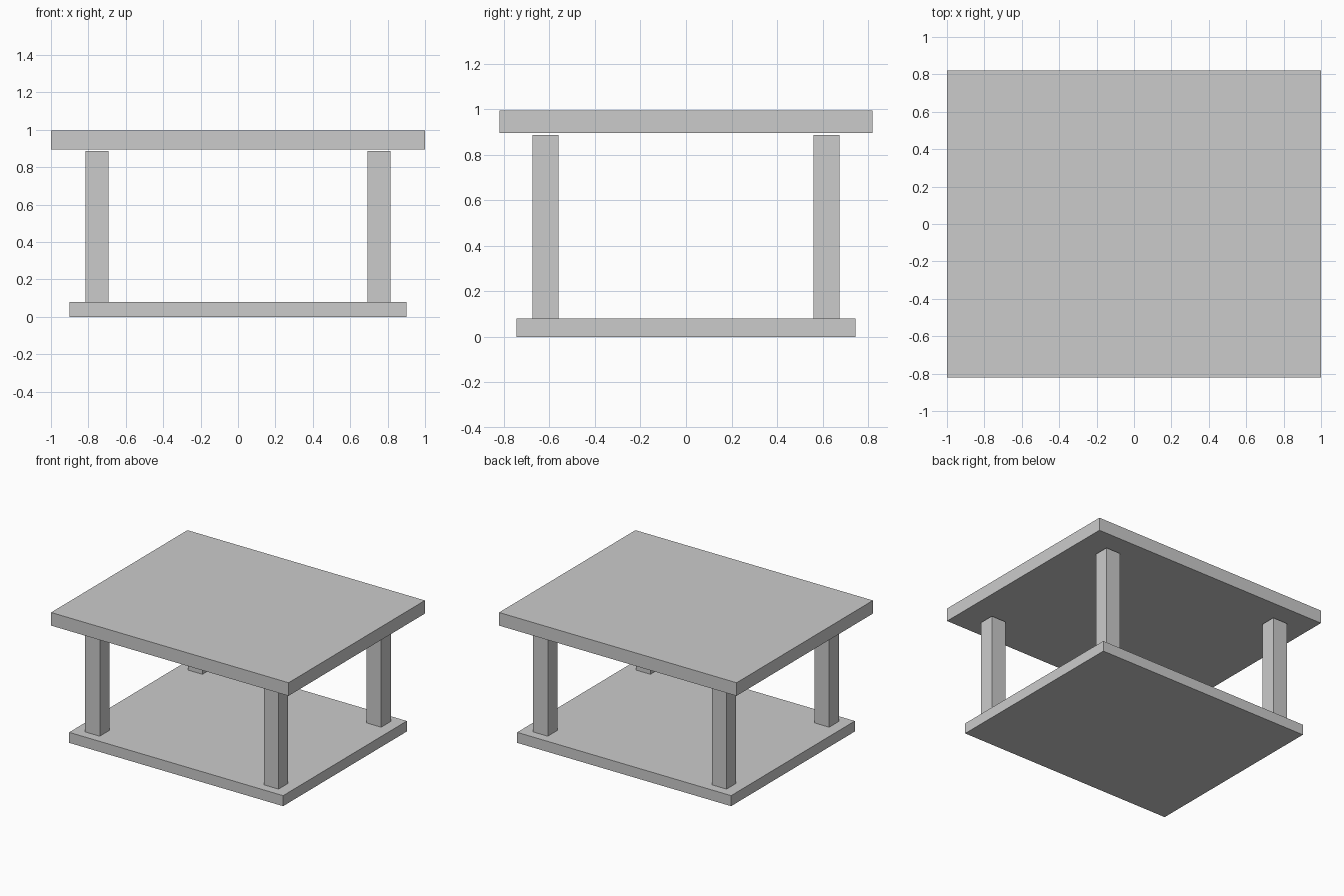
import bpy

if "Cube" in bpy.data.objects:
    bpy.data.objects.remove(bpy.data.objects["Cube"])

def box(name, x, y, z0, z1, sx, sy):
    """Box centred on x, y and spanning z0 to z1."""
    bpy.ops.mesh.primitive_cube_add(size=1, location=(x, y, (z0 + z1) / 2))
    ob = bpy.context.object
    ob.name = name
    ob.scale = (sx, sy, z1 - z0)
    bpy.ops.object.transform_apply(location=False, rotation=False, scale=True)
    return ob

# Top slab and lower shelf
box("table_top", 0, 0, 0.895, 0.995, 2.0, 1.64)
box("base_shelf", 0, 0, 0.0, 0.08, 1.802, 1.488)

# Four legs, standing on the shelf just short of the top
for side, sx in (("left", -1), ("right", 1)):
    for end, sy in (("front", -1), ("back", 1)):
        box(f"{end}_{side}_leg", sx * 0.753, sy * 0.617, 0.08, 0.887, 0.123, 0.116)
